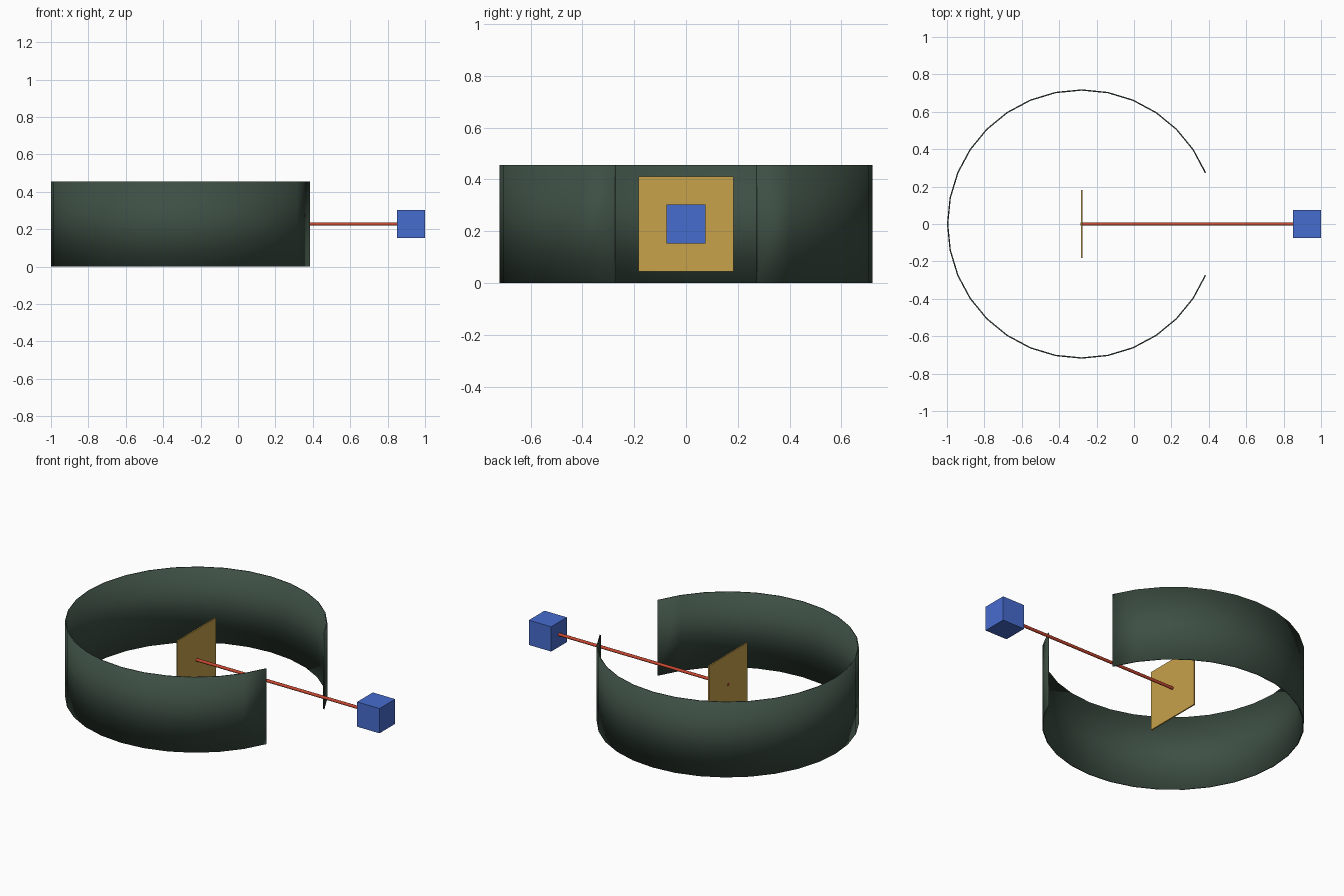
import bpy
import bmesh
import math
from mathutils import Matrix

if "Cube" in bpy.data.objects:
    bpy.data.objects.remove(bpy.data.objects["Cube"])

CX, MID = -0.28, 0.228          # ring centre, mid height


def material(name, rgb):
    m = bpy.data.materials.new(name)
    m.diffuse_color = (*rgb, 1)
    m.use_nodes = True
    m.node_tree.nodes["Principled BSDF"].inputs["Base Color"].default_value = m.diffuse_color
    return m


def add_object(name, bm, mat):
    bmesh.ops.recalc_face_normals(bm, faces=bm.faces)
    mesh = bpy.data.meshes.new(name)
    bm.to_mesh(mesh)
    bm.free()
    mesh.materials.append(mat)
    obj = bpy.data.objects.new(name, mesh)
    bpy.context.collection.objects.link(obj)
    return obj


def box(name, size, centre, mat):
    bm = bmesh.new()
    bmesh.ops.create_cube(bm, size=1, matrix=Matrix.Translation(centre) @ Matrix.Diagonal((*size, 1)))
    return add_object(name, bm, mat)


green = material("dark green", (0.047, 0.078, 0.057))
ochre = material("ochre", (0.58, 0.36, 0.07))
red = material("red", (0.58, 0.065, 0.03))
blue = material("blue", (0.062, 0.15, 0.62))

# Open ring wall: thin rectangular section swept through 28 of 32 segments
bm = bmesh.new()
loops = []
for i in range(2, 31):
    a = math.tau * i / 32
    c, s = math.cos(a), math.sin(a)
    loops.append([bm.verts.new((CX + r * c, r * s, z))
                  for r, z in ((0.713, 0), (0.72, 0), (0.72, 0.456), (0.713, 0.456))])
for p, q in zip(loops, loops[1:]):
    for k in range(4):
        n = (k + 1) % 4
        bm.faces.new((p[k], p[n], q[n], q[k]))
bm.faces.new(loops[0])
bm.faces.new(loops[-1][::-1])
for f in bm.faces:
    f.smooth = True             # soft rim shading across all edges
add_object("ring_wall", bm, green)

# Upright plate in the middle and block at the far end
box("centre_plate", (0.008, 0.366, 0.366), (CX, 0, MID), ochre)
box("end_block", (0.15, 0.15, 0.15), (0.925, 0, MID), blue)

# Rod joining plate and block, its tip just piercing the plate
x0, x1 = CX - 0.006, 0.86
bm = bmesh.new()
bmesh.ops.create_cone(bm, cap_ends=True, segments=12, radius1=0.009, radius2=0.009, depth=x1 - x0,
                      matrix=Matrix.Translation(((x0 + x1) / 2, 0, MID)) @ Matrix.Rotation(math.pi / 2, 4, 'Y'))
for f in bm.faces:
    f.smooth = len(f.verts) == 4
rod = add_object("connecting_rod", bm, red)
for e in rod.data.edges:
    a, b = (rod.data.vertices[v].co.x for v in e.vertices)
    e.use_edge_sharp = abs(a - b) < 0.01
